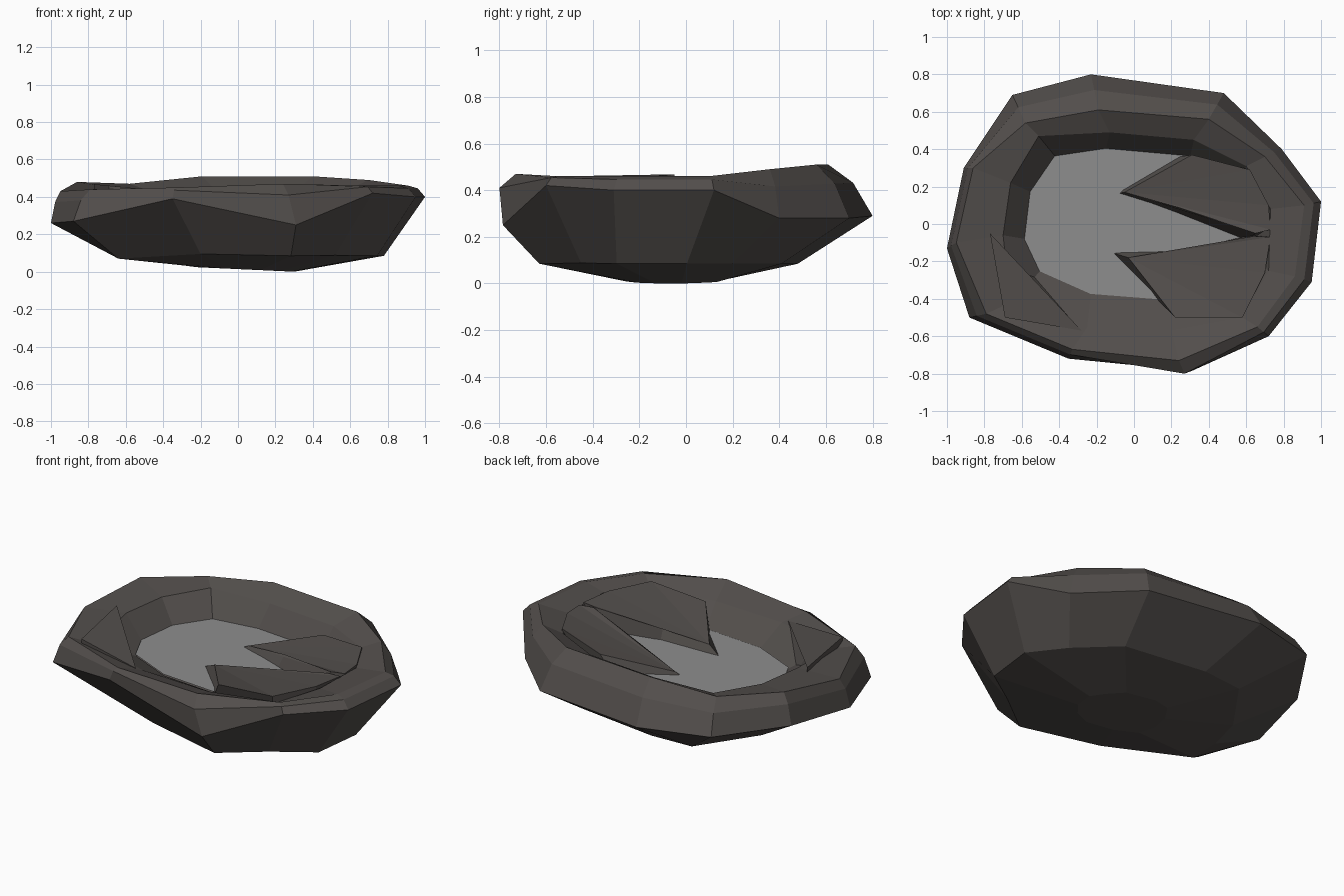
import bpy


def material(name, col):
    m = bpy.data.materials.new(name)
    m.diffuse_color = (*col, 1)
    return m


rock = material("dark_stone", (0.085, 0.076, 0.071))
grey = material("still_water_grey", (0.27, 0.27, 0.27))
WATER = .322


def make(name, verts, faces, mat):
    me = bpy.data.meshes.new(name)
    me.from_pydata(verts, [], faces)
    me.materials.append(mat)
    me.update()
    ob = bpy.data.objects.new(name, me)
    bpy.context.collection.objects.link(ob)
    return ob


# Widest outline of the boulder
outer = [(-1, -.13, .26), (-.91, .3, .29), (-.65, .69, .30), (-.23, .8, .29),
         (.48, .7, .28), (.79, .4, .28), (1, .12, .40), (.95, -.31, .40),
         (.72, -.6, .42), (.31, -.785, .25), (-.35, -.72, .39), (-.88, -.5, .27)]
# Top of the rim
rim = [(-.95, -.1, .43), (-.86, .3, .48), (-.58, .54, .47), (-.19, .61, .51),
       (.40, .56, .51), (.70, .36, .49), (.91, .1, .46), (.86, -.28, .46),
       (.66, -.55, .46), (.24, -.73, .47), (-.33, -.67, .45), (-.79, -.48, .44)]
# Inner lip of the basin, and where its wall meets the water
lip = [(-.70, -.06), (-.66, .22), (-.51, .47), (-.13, .49), (.32, .45), (.60, .31),
       (.73, .08), (.72, -.25), (.58, -.5), (.2, -.57), (-.25, -.55), (-.66, -.42)]
pool = [(-.58, -.08), (-.55, .17), (-.42, .36), (-.15, .4), (.3, .36), (.55, .22),
        (.66, 0), (.64, -.2), (.5, -.42), (.15, -.4), (-.23, -.37), (-.5, -.25)]

n = len(outer)
# Shoulder between outline and rim, bulging slightly
mid = [(o[0] * .56 + r[0] * .44, o[1] * .56 + r[1] * .44, o[2] * .4 + r[2] * .6 + .01)
       for o, r in zip(outer, rim)]
mid[9] = (.27, -.8, .41)
# Lower belly and foot
low = [(x * .72 + .06, y * .7 - .08, .085) for x, y, z in outer]
low[0], low[11] = (-.645, -.08, .08), (-.64, -.26, .07)
low[2], low[8], low[10] = (-.36, .46, .08), (.52, -.45, .088), (-.2, -.52, .095)
base = [(x * .26 + .04, y * .26 - .05, .012 - .012 * x) for x, y, z in outer]
rings = [base, low, outer, mid, rim,
         [(x, y, .41 if y < -.4 else .445) for x, y in lip],
         [(x, y, WATER - .01) for x, y in pool]]

# Boulder shell: lofted rings, closed underneath
verts = [v for r in rings for v in r]
faces = [tuple(range(n))]
for k in range(len(rings) - 1):
    for i in range(n):
        j = (i + 1) % n
        faces.append((k * n + i, (k + 1) * n + i, (k + 1) * n + j, k * n + j))
make("stone_basin", verts, faces, rock)

# Water surface
make("water_surface", [(x * 1.01, y * 1.01, WATER) for x, y in pool],
     [tuple(reversed(range(n)))], grey)


# Tilted rock slab: fan-shaped top plus a skirt down to its foot outline
def slab(name, top, foot, bottom=.31):
    m = len(top)
    low_ring = [(x, y, bottom) for x, y in foot]
    f = [(0, i, i + 1) for i in range(1, m - 1)]
    f += [(i, m + i, m + (i + 1) % m, (i + 1) % m) for i in range(m)]
    make(name, list(top) + low_ring, f, rock)


slab("back_slab",
     [(-.05, .17, .335), (.25, .085, .395), (.65, -.05, .45), (.73, -.03, .452),
      (.72, .1, .455), (.62, .29, .46), (.31, .37, .42)],
     [(-.10, .16), (.22, .06), (.6, -.09), (.73, -.03), (.72, .1), (.62, .29), (.24, .36)])
slab("front_slab",
     [(-.03, -.18, .36), (.22, -.5, .43), (.58, -.5, .455), (.70, -.26, .455),
      (.73, -.07, .452), (.64, -.065, .445), (.27, -.17, .385)],
     [(-.13, -.15), (.13, -.41), (.58, -.5), (.70, -.26), (.73, -.07), (.62, -.06), (.27, -.14)])
# Broken ledge on the left of the rim
slab("left_ledge",
     [(-.77, -.05, .468), (-.69, -.5, .46), (-.28, -.57, .42), (-.6, -.34, .43)],
     [(-.77, -.05), (-.69, -.5), (-.28, -.57), (-.56, -.24)])
